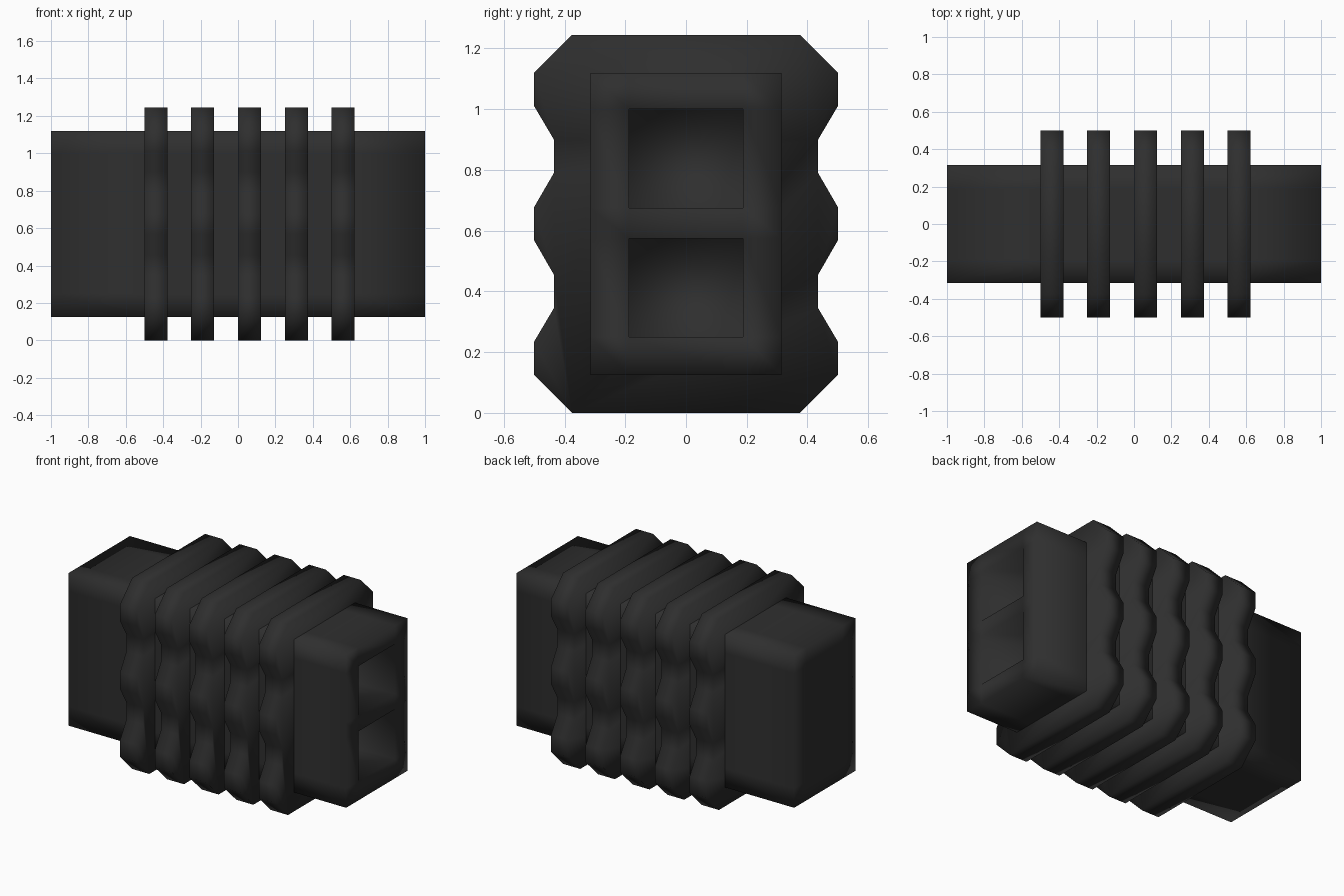
import bpy, bmesh
from mathutils import Vector, Matrix

if "Cube" in bpy.data.objects:
    bpy.data.objects.remove(bpy.data.objects["Cube"])

rubber = bpy.data.materials.new("dark rubber")
rubber.diffuse_color = (0.028, 0.028, 0.028, 1)
rubber.use_nodes = True
rubber.node_tree.nodes["Principled BSDF"].inputs["Base Color"].default_value = rubber.diffuse_color


def finish(bm, name):
    bmesh.ops.recalc_face_normals(bm, faces=bm.faces[:])
    mesh = bpy.data.meshes.new(name)
    bm.to_mesh(mesh)
    bm.free()
    mesh.materials.append(rubber)
    for p in mesh.polygons:
        p.use_smooth = True
    obj = bpy.data.objects.new(name, mesh)
    bpy.context.collection.objects.link(obj)
    return obj


# Connector body: a block cut into a grid so that sockets can be sunk into one end
bm = bmesh.new()
bmesh.ops.create_cube(bm, size=1, matrix=Matrix.Translation((0, 0, 0.6225))
                      @ Matrix.Diagonal((2, 0.63, 0.995, 1)))
cuts = [("x", -0.5), ("x", 0.625), ("y", -0.188), ("y", 0.188),
        ("z", 0.25), ("z", 0.575), ("z", 0.675), ("z", 1.0)]
axes = {"x": Vector((1, 0, 0)), "y": Vector((0, 1, 0)), "z": Vector((0, 0, 1))}
for axis, pos in cuts:
    bmesh.ops.bisect_plane(bm, geom=bm.verts[:] + bm.edges[:] + bm.faces[:],
                           plane_co=axes[axis] * pos, plane_no=axes[axis])

# Two sockets sunk into the right end
sockets = []
for f in bm.faces:
    c = f.calc_center_median()
    if c.x > 0.99 and abs(c.y) < 0.1 and (0.25 < c.z < 0.575 or 0.675 < c.z < 1.0):
        sockets.append(f)
floors = bmesh.ops.extrude_discrete_faces(bm, faces=sockets)["faces"]
for f in floors:
    bmesh.ops.translate(bm, verts=f.verts[:], vec=(-0.375, 0, 0))
finish(bm, "connector_body")

# Five grip ribs with wavy sides
half = [(0.375, 0), (0.5, 0.125), (0.5, 0.235), (0.435, 0.345), (0.435, 0.455),
        (0.5, 0.568), (0.5, 0.678), (0.435, 0.79), (0.435, 0.9),
        (0.5, 1.01), (0.5, 1.12), (0.375, 1.245)]
profile = half + [(-y, z) for y, z in reversed(half)]
for i in range(5):
    bm = bmesh.new()
    x = -0.5 + 0.25 * i
    face = bm.faces.new([bm.verts.new((x, y, z)) for y, z in profile])
    new = bmesh.ops.extrude_face_region(bm, geom=[face], use_keep_orig=True)["geom"]
    bmesh.ops.translate(bm, vec=(0.123, 0, 0),
                        verts=[v for v in new if isinstance(v, bmesh.types.BMVert)])
    finish(bm, f"grip_rib_{i + 1}")
